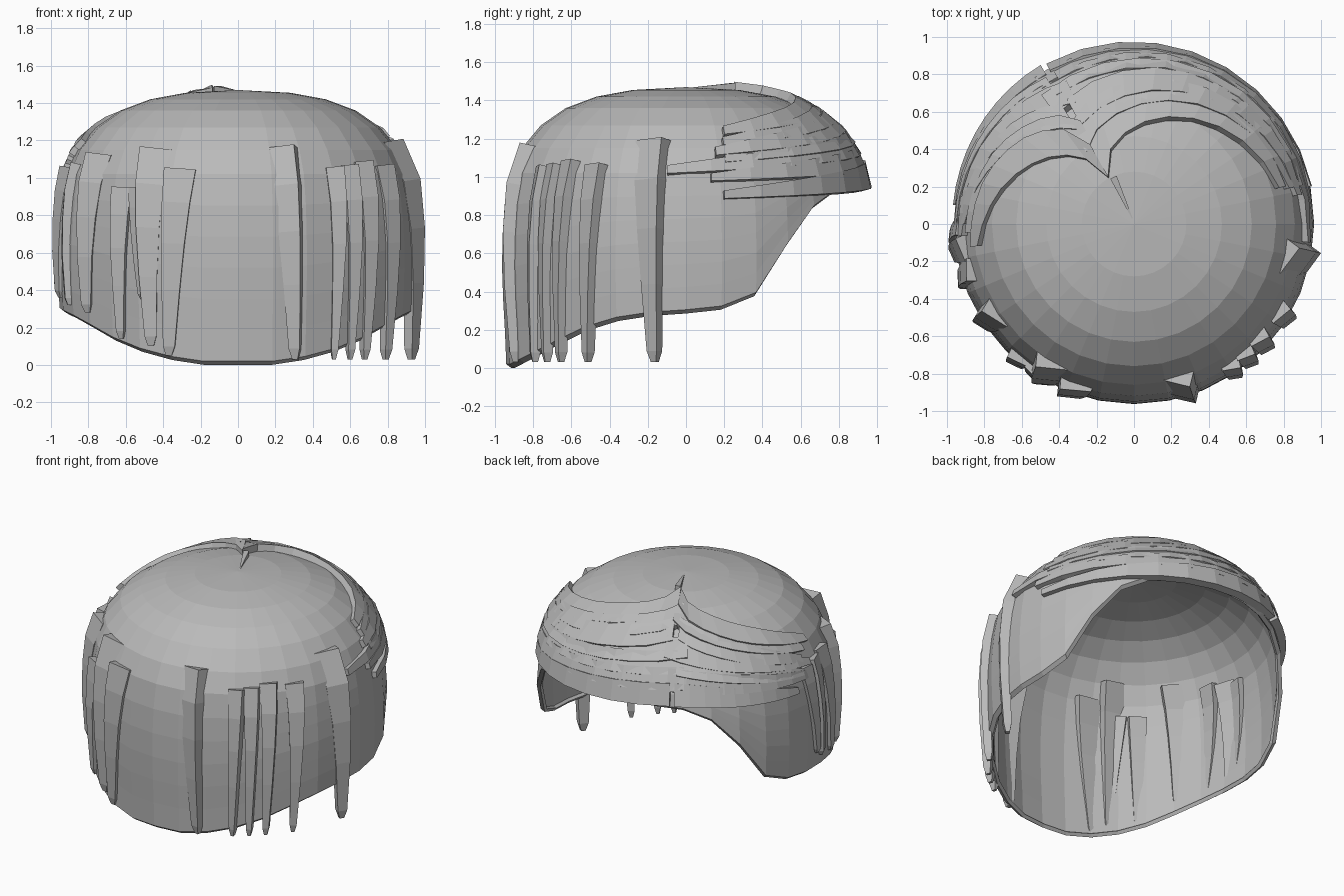
import bpy, bmesh, math, random
from mathutils import Vector

if "Cube" in bpy.data.objects:
    bpy.data.objects.remove(bpy.data.objects["Cube"])

random.seed(4)
mat = bpy.data.materials.new("hair grey")
mat.diffuse_color = (0.49, 0.49, 0.49, 1)
mat.use_nodes = True
mat.node_tree.nodes["Principled BSDF"].inputs["Base Color"].default_value = mat.diffuse_color

# dome profile (radius, height) and lower rim height by y
PROFILE = [(0, 1.47), (0.28, 1.455), (0.47, 1.42), (0.63, 1.36), (0.76, 1.27), (0.86, 1.15),
           (0.92, 1.02), (0.95, 0.85), (0.965, 0.62), (0.96, 0.4), (0.95, 0.25), (0.94, 0.0)]
RIM = [(-0.93, 0.0), (-0.85, 0.04), (-0.73, 0.1), (-0.55, 0.19), (-0.3, 0.265), (0, 0.285),
       (0.19, 0.305), (0.36, 0.37), (0.53, 0.64), (0.67, 0.83), (0.79, 0.91), (0.95, 0.94)]


def interp(table, x):
    if x <= table[0][0]:
        return table[0][1]
    for (a, b), (c, d) in zip(table, table[1:]):
        if x <= c:
            return b + (d - b) * (x - a) / (c - a)
    return table[-1][1]


R_BY_Z = [(z, r) for r, z in reversed(PROFILE)]
S = [0]
for (a, b), (c, d) in zip(PROFILE, PROFILE[1:]):
    S.append(S[-1] + math.hypot(c - a, d - b))
R_BY_S = [(s, p[0]) for s, p in zip(S, PROFILE)]
Z_BY_S = [(s, p[1]) for s, p in zip(S, PROFILE)]


def finish(name, bm):
    me = bpy.data.meshes.new(name)
    bm.to_mesh(me)
    bm.free()
    me.materials.append(mat)
    ob = bpy.data.objects.new(name, me)
    bpy.context.collection.objects.link(ob)
    return ob


def surface(s, az):
    """Point, outward normal and downhill direction on the dome."""
    e = 0.08
    r, z = interp(R_BY_S, s), interp(Z_BY_S, s)
    dr = interp(R_BY_S, s + e) - interp(R_BY_S, s - e)
    dz = interp(Z_BY_S, s + e) - interp(Z_BY_S, s - e)
    c, n = math.cos(az), math.sin(az)
    down = Vector((c * dr, n * dr, dz)).normalized()
    out = Vector((-c * dz, -n * dz, dr)).normalized()
    return Vector((c * r, n * r, z)), out, down


def strand(name, rings):
    """Four-sided lock; each ring is (centre, side vector, depth vector)."""
    bm = bmesh.new()
    prev = None
    for p, a, b in rings:
        ring = [bm.verts.new(p + a * i + b * j) for i, j in ((-1, -1), (1, -1), (1, 1), (-1, 1))]
        if prev:
            for k in range(4):
                m = (k + 1) % 4
                bm.faces.new((prev[k], prev[m], ring[m], ring[k]))
        else:
            bm.faces.new(ring)
        prev = ring
    bm.faces.new(prev)
    bmesh.ops.recalc_face_normals(bm, faces=bm.faces)
    return finish(name, bm)


# hollow cap with a bevelled lower rim
bm = bmesh.new()
N, LOW = 32, 6
top = bm.verts.new((0, 0, 1.47))
cols = []
for j in range(N):
    az = 2 * math.pi * j / N
    c, n = math.cos(az), math.sin(az)
    rim = interp(RIM, 0.95 * n)
    low = rim + 0.02
    zs = [z for r, z in PROFILE[1:7]] + [1.02 + (low - 1.02) * k / LOW for k in range(1, LOW + 1)]
    pts = [(interp(R_BY_Z, z), z) for z in zs] + [(interp(R_BY_Z, rim) - 0.025, rim)]
    cols.append([bm.verts.new((c * r, n * r, z)) for r, z in pts])
for j in range(N):
    a, b = cols[j], cols[(j + 1) % N]
    bm.faces.new((top, a[0], b[0]))
    for i in range(len(a) - 1):
        bm.faces.new((a[i], a[i + 1], b[i + 1], b[i]))
cap = finish("hair_cap", bm)
mod = cap.modifiers.new("thickness", 'SOLIDIFY')
mod.thickness, mod.offset = 0.025, -1

# swept fringe: (start s, end s, end azimuth, half width), parted at 120 degrees
PART = 120
right = [(0.38, 0.86, 14, 0.10), (0.54, 0.93, 13, 0.09), (0.68, 0.99, 10, 0.09), (0.80, 1.03, 13, 0.08),
         (0.90, 1.09, -6, 0.08), (1.00, 1.13, 8, 0.075), (1.10, 1.22, 12, 0.075)]
left = [(0.38, 0.93, 188, 0.10), (0.53, 0.97, 183, 0.09), (0.67, 1.03, 180, 0.09), (0.80, 1.07, 184, 0.08),
        (0.91, 1.11, 178, 0.08), (1.01, 1.15, 186, 0.075), (1.10, 1.21, 174, 0.075)]
for side, locks in (("right", right), ("left", left)):
    for k, (s0, s1, end, w) in enumerate(locks):
        rings = []
        start = PART + (4 if side == "right" else -4) * (k % 2) + random.uniform(-2, 2)
        roll = random.uniform(-0.06, 0.14)
        steps = 9
        for i in range(steps + 1):
            t = i / steps
            az = math.radians(start + (end - start) * t)
            p, out, down = surface(s0 + (s1 - s0) * t ** (0.6 + 0.12 * k), az)
            taper = 1 - 0.72 * t ** 1.8
            rings.append((p + out * (0.012 - 0.004 * t), (down + out * roll) * w * taper,
                          out * (0.028 - 0.006 * t)))
        strand(f"fringe_{side}_{k}", rings)

# small crease on the crown, leading to the parting
strand("parting_crease", [(Vector((-0.11 * t, 0.01 + 0.24 * t, 1.462)), Vector((0.016 * t + 0.001, 0.008 * t, 0)),
                           Vector((0, 0, 0.004 + 0.026 * t))) for t in (0, 0.5, 1)])

# hanging locks: (top azimuth, bottom azimuth, top z, bottom z, top half width, twist in degrees)
locks = [(-74, -71, 1.16, 0.03, 0.08, 30), (-55, -57, 1.05, 0.03, 0.05, 25), (-49, -50.5, 1.06, 0.03, 0.05, 20),
         (-42, -44, 1.08, 0.03, 0.055, 20), (-31, -33, 1.06, 0.03, 0.06, 20), (-12, -10, 1.19, 0.03, 0.085, 25),
         (-110, -113, 1.04, 0.05, 0.085, -15), (-121, -119.5, 1.15, 0.10, 0.085, -25),
         (-131, -131, 0.94, 0.14, 0.06, -15), (-125, -122, 0.94, 0.35, 0.035, 10),
         (-147, -147, 1.12, 0.28, 0.08, -25), (-164, -160, 1.07, 0.32, 0.06, 15),
         (-172, -170, 1.05, 0.36, 0.07, -15), (-179, -174, 1.03, 0.40, 0.05, 10)]
for k, (a0, a1, z0, z1, w, twist) in enumerate(locks):
    rings = []
    tc, ts = math.cos(math.radians(twist)), math.sin(math.radians(twist))
    for t in (0, 0.18, 0.4, 0.65, 0.95, 1):
        az = math.radians(a0 + (a1 - a0) * t)
        z = z0 + (z1 - z0) * t
        r = interp(R_BY_Z, z) - 0.012 * (1 - t)
        c, n = math.cos(az), math.sin(az)
        f = 1 - 0.66 * t if t < 1 else 0.18
        side, out = Vector((-n, c, 0)), Vector((c, n, 0.25 * (1 - t)))
        depth = 0.045 * (1 - 0.45 * t if t < 1 else 0.3)
        rings.append((Vector((c * r, n * r, z)), (side * tc + out * ts) * w * f,
                      (out * tc - side * ts) * depth))
    strand(f"hanging_lock_{k}", rings)
